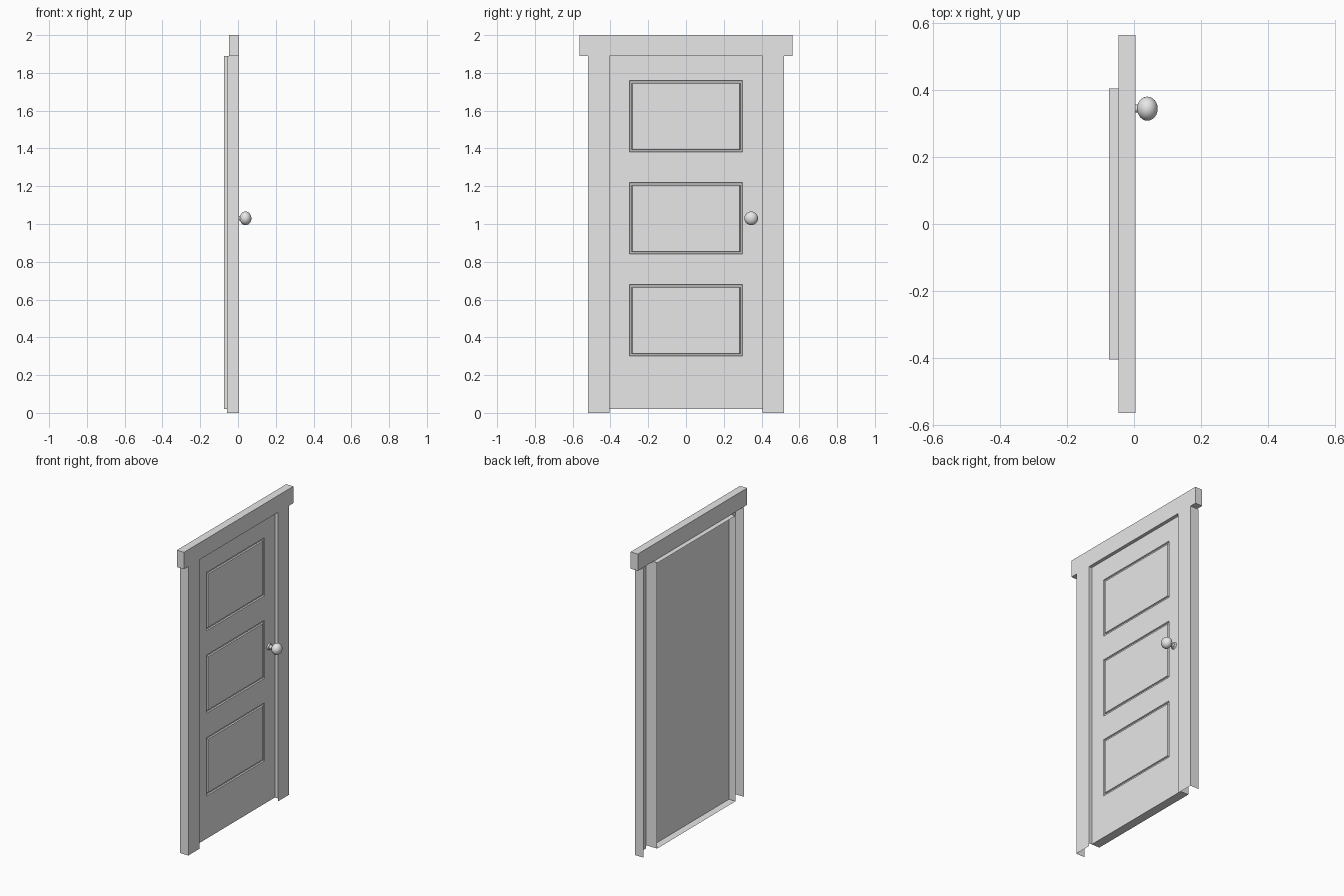
import bpy, bmesh, math
from mathutils import Matrix

old = bpy.data.objects.get("Cube")
if old:
    bpy.data.objects.remove(old)

grey = bpy.data.materials.new("plain grey")
grey.use_nodes = True
grey.diffuse_color = (0.8, 0.8, 0.8, 1)
grey.node_tree.nodes["Principled BSDF"].inputs["Base Color"].default_value = (0.8, 0.8, 0.8, 1)

FRONT, BACK = 0.005, -0.075        # frame face and rear edge of the door shell
DOOR, DOOR_BACK = -0.017, -0.027   # door leaf faces
HALF, LOW, TOP = 0.405, 0.02, 1.89


def finish(name, bm):
    mesh = bpy.data.meshes.new(name)
    bm.to_mesh(mesh)
    bm.free()
    mesh.materials.append(grey)
    obj = bpy.data.objects.new(name, mesh)
    bpy.context.collection.objects.link(obj)
    return obj


def sheet(bm, *corners):
    return bm.faces.new([bm.verts.new(c) for c in corners])


def box(name, x0, x1, y0, y1, z0, z1):
    bm = bmesh.new()
    bmesh.ops.create_cube(bm, size=1)
    bmesh.ops.scale(bm, verts=bm.verts, vec=(x1 - x0, y1 - y0, z1 - z0))
    bmesh.ops.translate(bm, verts=bm.verts, vec=((x0 + x1) / 2, (y0 + y1) / 2, (z0 + z1) / 2))
    return finish(name, bm)


# Header board
box("header", -0.047, FRONT, -0.565, 0.565, TOP, 2)

# Side casings: thin front plate with an outer return, open behind
for side, label in ((1, "left"), (-1, "right")):
    bm = bmesh.new()
    inner, outer = side * HALF, side * 0.52
    sheet(bm, (FRONT, inner, 0), (FRONT, outer, 0), (FRONT, outer, TOP), (FRONT, inner, TOP))
    sheet(bm, (FRONT, outer, 0), (-0.057, outer, 0), (-0.057, outer, TOP), (FRONT, outer, TOP))
    if side < 0:
        bmesh.ops.reverse_faces(bm, faces=bm.faces)
    bmesh.ops.remove_doubles(bm, verts=bm.verts, dist=0.0001)
    finish(label + "_casing", bm)

# Thin jamb lining around the leaf, open behind
bm = bmesh.new()
for side in (1, -1):
    y = side * HALF
    sheet(bm, (FRONT, y, LOW), (BACK, y, LOW), (BACK, y, TOP), (FRONT, y, TOP))
for z in (LOW, TOP - 0.003):
    sheet(bm, (DOOR, -HALF, z), (DOOR, HALF, z), (BACK, HALF, z), (BACK, -HALF, z))
finish("jamb_lining", bm)

# Door leaf with three panels outlined by grooves
bm = bmesh.new()
ys = [-HALF, -0.3, 0.3, HALF]
zs = [LOW]
for i in range(3):
    zs += [0.30 + 0.54 * i, 0.68 + 0.54 * i]
zs.append(TOP)
panels = []
for j in range(len(zs) - 1):
    for i in range(3):
        f = sheet(bm, (DOOR, ys[i], zs[j]), (DOOR, ys[i + 1], zs[j]),
                  (DOOR, ys[i + 1], zs[j + 1]), (DOOR, ys[i], zs[j + 1]))
        if i == 1 and j % 2:
            panels.append(f)
bmesh.ops.remove_doubles(bm, verts=bm.verts, dist=0.0001)
bm.normal_update()
for width, depth in ((0.004, -0.008), (0.014, 0), (0.004, 0.008)):
    bmesh.ops.inset_individual(bm, faces=panels, thickness=width, depth=depth)
    bm.normal_update()
sheet(bm, (DOOR_BACK, -HALF, LOW), (DOOR_BACK, -HALF, TOP),
      (DOOR_BACK, HALF, TOP), (DOOR_BACK, HALF, LOW))
finish("door_leaf", bm)

# Knob: collar, neck and flattened ball
KNOB_Y, KNOB_Z = 0.345, 1.03


def knob_part(name, x0, x1, r0, r1):
    bm = bmesh.new()
    bmesh.ops.create_cone(bm, cap_ends=True, segments=24, radius1=r0, radius2=r1, depth=x1 - x0)
    bmesh.ops.transform(bm, verts=bm.verts, matrix=Matrix.Translation(((x0 + x1) / 2, KNOB_Y, KNOB_Z))
                        @ Matrix.Rotation(math.pi / 2, 4, "Y"))
    return finish(name, bm)


parts = [knob_part("knob_collar", DOOR, -0.008, 0.022, 0.018),
         knob_part("knob_neck", -0.008, 0.025, 0.013, 0.011)]
bm = bmesh.new()
bmesh.ops.create_uvsphere(bm, u_segments=24, v_segments=16, radius=0.036)
bmesh.ops.scale(bm, verts=bm.verts, vec=(0.86, 1, 1))
bmesh.ops.translate(bm, verts=bm.verts, vec=(0.04, KNOB_Y, KNOB_Z))
parts.append(finish("knob_ball", bm))
bpy.ops.object.select_all(action="DESELECT")
for p in parts:
    p.select_set(True)
bpy.context.view_layer.objects.active = parts[0]
bpy.ops.object.shade_smooth_by_angle(angle=math.radians(40))
